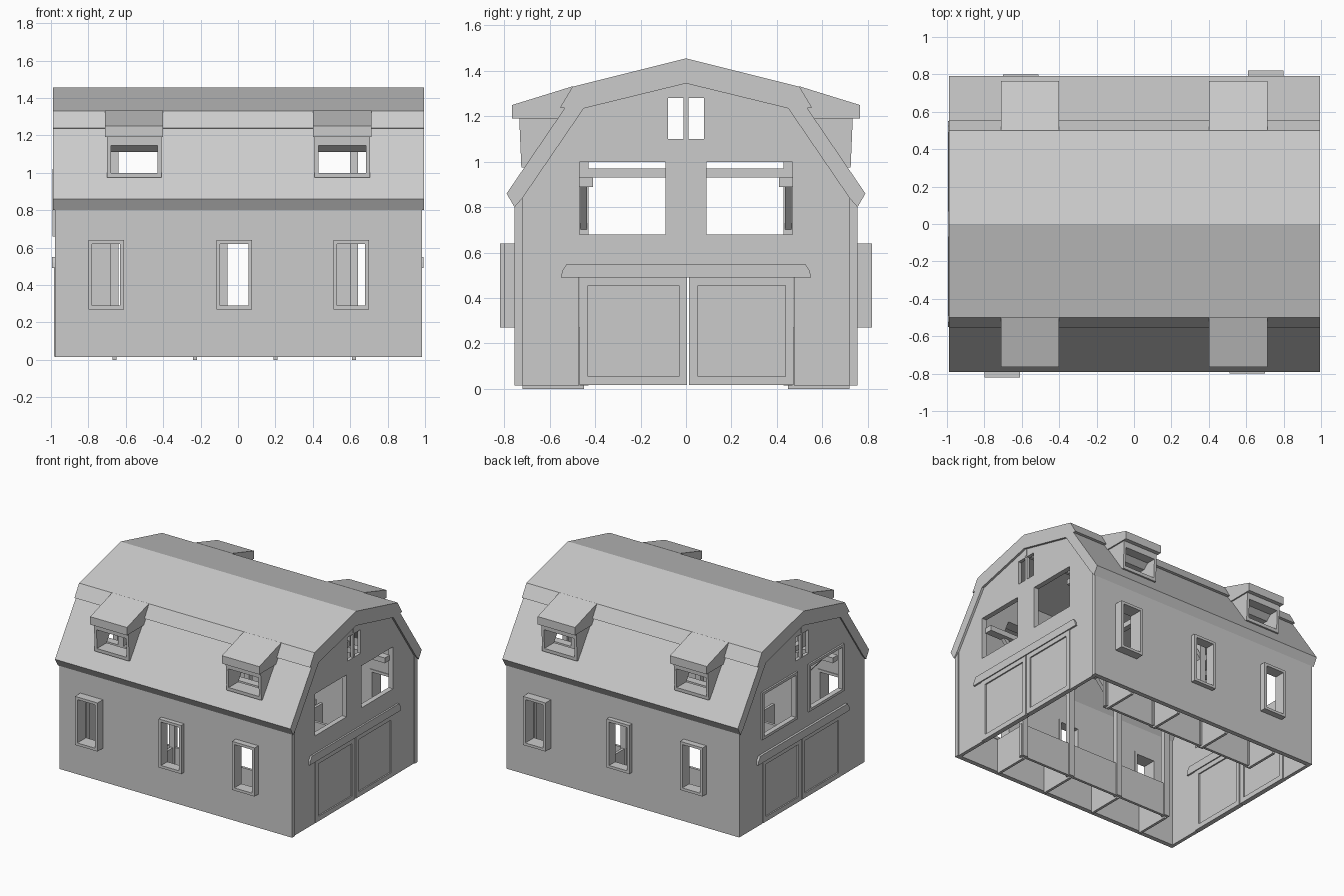
import bpy, bmesh
from mathutils import Vector

if "Cube" in bpy.data.objects:
    bpy.data.objects.remove(bpy.data.objects["Cube"])


def prism(name, pts, x0, x1):
    """Extrude a (y, z) profile along x."""
    bm = bmesh.new()
    a = [bm.verts.new((x0, y, z)) for y, z in pts]
    b = [bm.verts.new((x1, y, z)) for y, z in pts]
    bm.faces.new(a)
    bm.faces.new(b[::-1])
    n = len(pts)
    for i in range(n):
        j = (i + 1) % n
        bm.faces.new((a[i], b[i], b[j], a[j]))
    bmesh.ops.recalc_face_normals(bm, faces=bm.faces)
    me = bpy.data.meshes.new(name)
    bm.to_mesh(me)
    bm.free()
    ob = bpy.data.objects.new(name, me)
    bpy.context.collection.objects.link(ob)
    return ob


def box(name, x0, x1, y0, y1, z0, z1):
    y0, y1 = sorted((y0, y1))
    return prism(name, [(y0, z0), (y1, z0), (y1, z1), (y0, z1)], x0, x1)


def cut(ob, cutters):
    """Subtract cutters, bake the result and drop the cutters."""
    for c in cutters:
        c.hide_render = True
        m = ob.modifiers.new("cut", 'BOOLEAN')
        m.operation, m.solver, m.object = 'DIFFERENCE', 'EXACT', c
    bpy.context.view_layer.update()
    dg = bpy.context.evaluated_depsgraph_get()
    me = bpy.data.meshes.new_from_object(ob.evaluated_get(dg))
    ob.modifiers.clear()
    ob.data = me
    for c in cutters:
        bpy.data.objects.remove(c)
    return ob


def beam(name, p, q, w):
    """Square timber between two points."""
    p, q = Vector(p), Vector(q)
    ob = box(name, -w / 2, w / 2, -w / 2, w / 2, 0, (q - p).length)
    ob.rotation_mode = 'QUATERNION'
    ob.rotation_quaternion = (q - p).to_track_quat('Z', 'Y')
    ob.location = p
    return ob


def flip(pts, s):
    return [(s * y, z) for y, z in pts]


def both(half):
    """Mirror a half profile that starts and ends on the centre line."""
    return half + [(-y, z) for y, z in half[::-1] if y > 1e-6]


WINDOWS = [(-0.80, 0.82), (-0.115, 0.79), (0.51, 0.80)]
DORMERS = [(-0.71, -0.40), (0.40, 0.715)]
POSTS = [-0.66, -0.23, 0.20, 0.62]

# Upper roof: two shallow slopes with a lip folded over the lower slopes
prism("upper_roof", [(0, 1.345), (0.45, 1.235), (0.555, 1.238), (0.50, 1.33), (0, 1.455),
                     (-0.50, 1.33), (-0.555, 1.238), (-0.45, 1.235)], -0.99, 0.995)

for s in (-1, 1):
    def dormer_hole(x0, x1):
        return prism("dormer_cutter", flip([(0.4, 1.11), (0.62, 1.11), (0.66, 1.145), (0.9, 1.145),
                                            (0.9, 1.0), (0.4, 1.0)], s), x0 + 0.03, x1 - 0.03)

    # Steep lower roof slope with dormer openings
    lower = prism("lower_roof", flip([(0.477, 1.32), (0.79, 0.86), (0.755, 0.80), (0.72, 0.84),
                                      (0.45, 1.235)], s), -0.99, 0.995)
    cut(lower, [dormer_hole(*d) for d in DORMERS])

    # Shed dormers
    for x0, x1 in DORMERS:
        body = prism("dormer_frame", flip([(0.735, 1.21), (0.725, 0.975), (0.69, 0.975),
                                           (0.54, 1.21)], s), x0 + 0.01, x1 - 0.01)
        cut(body, [dormer_hole(x0, x1)])
        prism("dormer_roof", flip([(0.48, 1.325), (0.50, 1.332), (0.765, 1.25), (0.765, 1.19),
                                   (0.55, 1.19), (0.48, 1.25)], s), x0, x1)

    # Long side wall and its three framed windows
    wall = box("side_wall", -0.978, 0.985, s * 0.72, s * 0.755, 0.015, 0.84)
    xs = [(x if s < 0 else -x - 0.19, d) for x, d in WINDOWS]

    def window_hole(x):
        return box("window_cutter", x + 0.02, x + 0.17, s * 0.6, s * 0.9, 0.29, 0.62)

    cut(wall, [window_hole(x) for x, d in xs])
    for x, d in xs:
        cut(box("window_frame", x, x + 0.19, s * 0.715, s * d, 0.27, 0.64), [window_hole(x)])

    # Animal stalls
    box("stall_front", -0.67, 0.65, s * 0.44, s * 0.46, 0.015, 0.27)
    for x in POSTS:
        box("stall_divider", x - 0.01, x + 0.01, s * 0.45, s * 0.72, 0, 0.27)

    # Timber posts, long beam and knee braces
    box("long_beam", -0.95, 0.95, s * 0.41, s * 0.47, 0.89, 0.93)
    for x in POSTS:
        box("post", x - 0.022, x + 0.022, s * 0.43, s * 0.47, 0.015, 1.235)
        for d in (-0.18, 0.18):
            beam("knee_brace", (x, s * 0.45, 0.70), (x + d, s * 0.45, 0.90), 0.03)

for x in POSTS:
    box("tie_beam", x - 0.02, x + 0.02, -0.47, 0.47, 0.93, 0.97)
box("ridge_beam", -0.98, 0.98, -0.012, 0.012, 1.29, 1.35)

# Gable ends: the same piece at both ends
for c in (-0.965, 0.965):
    gable = prism("gable_wall", both([(0, 1.35), (0.45, 1.24), (0.725, 0.84), (0.725, 0.015), (0, 0.015)]),
                  c - 0.013, c + 0.013)
    holes = [box("door_cutter", c - 0.1, c + 0.1, -0.472, 0.475, -0.1, 0.495),
             box("vent_cutter", c - 0.1, c + 0.1, -0.08, 0.08, 1.10, 1.28)]
    holes += [box("loft_cutter", c - 0.1, c + 0.1, s * 0.09, s * 0.47, 0.68, 1.0) for s in (-1, 1)]
    cut(gable, holes)
    box("vent_bar", c - 0.01, c + 0.01, -0.01, 0.01, 1.09, 1.29)

    # Door header rail
    prism("door_header", [(-0.55, 0.49), (0.55, 0.49), (0.545, 0.52), (0.525, 0.55),
                          (-0.525, 0.55), (-0.545, 0.52)], c - 0.03, c + 0.026)

    # Double doors with recessed panels on both faces
    for y0, y1 in ((-0.47, 0.004), (0.014, 0.474)):
        door = box("barn_door", c - 0.018, c + 0.018, y0, y1, 0.018, 0.495)
        cut(door, [box("panel_cutter", c + a, c + b, y0 + 0.038, y1 - 0.035, 0.055, 0.455)
                   for a, b in ((-0.05, -0.008), (0.008, 0.05))])

    # Loft window trim on the -x face, seen inside at the other end
    for s in (-1, 1):
        trim = box("loft_window_trim", c - 0.026, c - 0.008, s * 0.068, s * 0.492, 0.66, 1.02)
        cut(trim, [box("trim_cutter", c - 0.1, c + 0.1, s * 0.09, s * 0.47, 0.68, 1.0)])
